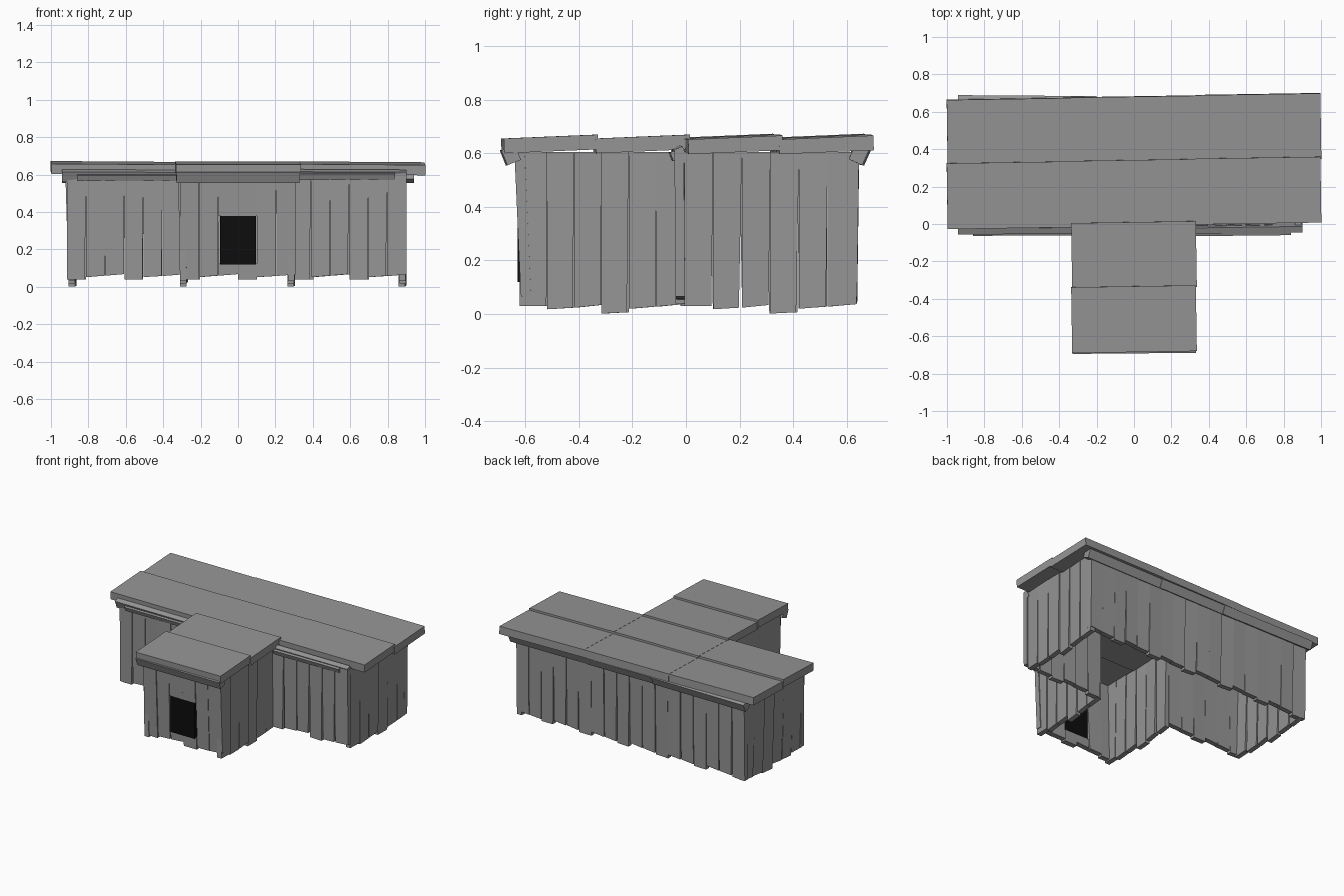
import bpy, bmesh, random
from math import radians
from mathutils import Vector, Matrix

if "Cube" in bpy.data.objects:
    bpy.data.objects.remove(bpy.data.objects["Cube"])
random.seed(4)

CUBE_FACES = [(0, 3, 2, 1), (4, 5, 6, 7), (0, 1, 5, 4), (1, 2, 6, 5), (2, 3, 7, 6), (3, 0, 4, 7)]


def material(name, v):
    m = bpy.data.materials.new(name)
    m.diffuse_color = (v, v, v, 1)
    m.use_nodes = True
    m.node_tree.nodes["Principled BSDF"].inputs["Base Color"].default_value = m.diffuse_color
    return m


wood = material("weathered_wood", .3)
dark = material("dark_door", .004)


def finish(name, bm, mat=wood):
    bmesh.ops.recalc_face_normals(bm, faces=bm.faces)
    me = bpy.data.meshes.new(name)
    bm.to_mesh(me)
    bm.free()
    ob = bpy.data.objects.new(name, me)
    bpy.context.collection.objects.link(ob)
    me.materials.append(mat)
    return ob


def hexa(bm, pts):
    v = [bm.verts.new(p) for p in pts]
    for f in CUBE_FACES:
        bm.faces.new([v[i] for i in f])


def box(name, loc, size, rot=(0, 0, 0)):
    bm = bmesh.new()
    bmesh.ops.create_cube(bm, size=1, matrix=Matrix.Diagonal((*size, 1)))
    ob = finish(name, bm)
    ob.location = loc
    ob.rotation_euler = [radians(a) for a in rot]
    return ob


def wall(name, a, b, bottoms, lean=0.0, top=0.605, thick=0.035, hole=False):
    """Row of six uneven planks from a to b (outer face line, outside on the right)."""
    a, b = Vector((*a, 0)), Vector((*b, 0))
    d = b - a
    out = Vector((d.y, -d.x, 0)).normalized()
    bm = bmesh.new()
    n = len(bottoms)
    for i, (z0, z1) in enumerate(bottoms):
        yaw = random.uniform(0.0, 0.008)
        gap = random.choice([0.003, 0.007, 0.011]) / d.length

        def pt(t, z, depth):
            return a + d * t + out * (lean * z / 0.6 - depth) + Vector((0, 0, z))

        def plank(l, r, zl, zr, zt, g=0.0):
            hexa(bm, [pt(l, zl, yaw), pt(r - g, zr, 0), pt(r - g, zr, thick), pt(l, zl, thick + yaw),
                      pt(l, zt, yaw), pt(r, zt, 0), pt(r, zt, thick), pt(l, zt, thick + yaw)])

        l, r = i / n, (i + 1) / n
        if hole and i in (2, 3):      # planks cut around the doorway
            plank(l, r, z0, z1, 0.125)
            plank(l, r, 0.38, 0.38, top)
        else:
            plank(l, r, z0, z1, top, gap if i < n - 1 else 0)
    return finish(name, bm)


# Plank bottom heights: left and right end of each plank
FRONT = [(.04, .04), (.052, .06), (.06, .068), (.04, .04), (.052, .058), (.058, .066)]
SIDE = [(.03, .03), (.018, .024), (.024, .034), (.002, .007), (.02, .028), (.028, .037)]
SIDE_L = [(b, a) for a, b in reversed(SIDE)]
BACK = [(b, a) for a, b in reversed(FRONT)]

# Walls round the T-shaped plan
wall("porch_front_wall", (-.31, -.613), (.308, -.613), FRONT, lean=.027, thick=.038, hole=True)
wall("porch_right_wall", (.305, -.62), (.305, -.01), SIDE)
wall("porch_left_wall", (-.31, -.01), (-.31, -.62), SIDE_L, lean=.01)
wall("front_wall_right", (.29, -.038), (.902, -.038), FRONT, lean=.005)
wall("front_wall_left", (-.915, -.038), (-.3, -.038), FRONT, lean=.005)
wall("right_wall", (.9, -.005), (.9, .635), SIDE)
wall("left_wall", (-.905, .635), (-.905, -.02), SIDE_L, lean=.018)
for k, (x0, x1) in enumerate([(.9, .305), (.305, -.305), (-.305, -.915)]):
    wall(f"back_wall_{k}", (x0, .638), (x1, .638), BACK, lean=.008)

# Dark slatted door
bm = bmesh.new()
for i in range(12):
    x = -.095 + .19 * (i + .5) / 12
    h = .265 - .004 * (i % 2)
    bmesh.ops.create_cube(bm, size=1, matrix=Matrix.Translation((x, -.606, .12 + h / 2))
                          @ Matrix.Diagonal((.0158, .046, h, 1)))
finish("door", bm, dark)

# Overlapping roof slabs, tipped up at the back
W = 2 / 3
ROWS = [-.508, -.165, .171, .510]
for c in (-1, 0, 1):
    for r, y in enumerate(ROWS):
        if r < 2 and c != 0:
            continue
        box(f"roof_slab_{c + 1}_{r}", (c * (W - .001), y + c * .0125 - .004 * (r > 1), .6345 - .001 * c),
            (W, .352, .055), (2.4, .4 if c else 0, .9))

# Eave boards, leaning outward at the top
box("porch_eave", (0, -.655, .593), (.66, .055, .06), (22, 0, .5))
box("front_eave_left", (-.62, -.027, .593), (.64, .035, .058), (22, .3, .5))
box("front_eave_left_lower", (-.58, -.042, .587), (.56, .03, .032), (22, 0, .3))
box("front_eave_right", (.61, -.022, .593), (.58, .035, .06), (22, .3, .8))
box("front_eave_right_lower", (.58, -.042, .592), (.52, .03, .034), (22, 0, .6))
box("back_eave_left", (-.57, .649, .593), (.74, .055, .06), (-24, 0, -.4))
box("back_eave_middle", (0, .642, .594), (.66, .055, .06), (-24, 0, .3))
box("back_eave_right", (.62, .642, .594), (.64, .055, .06), (-24, 0, .4))
